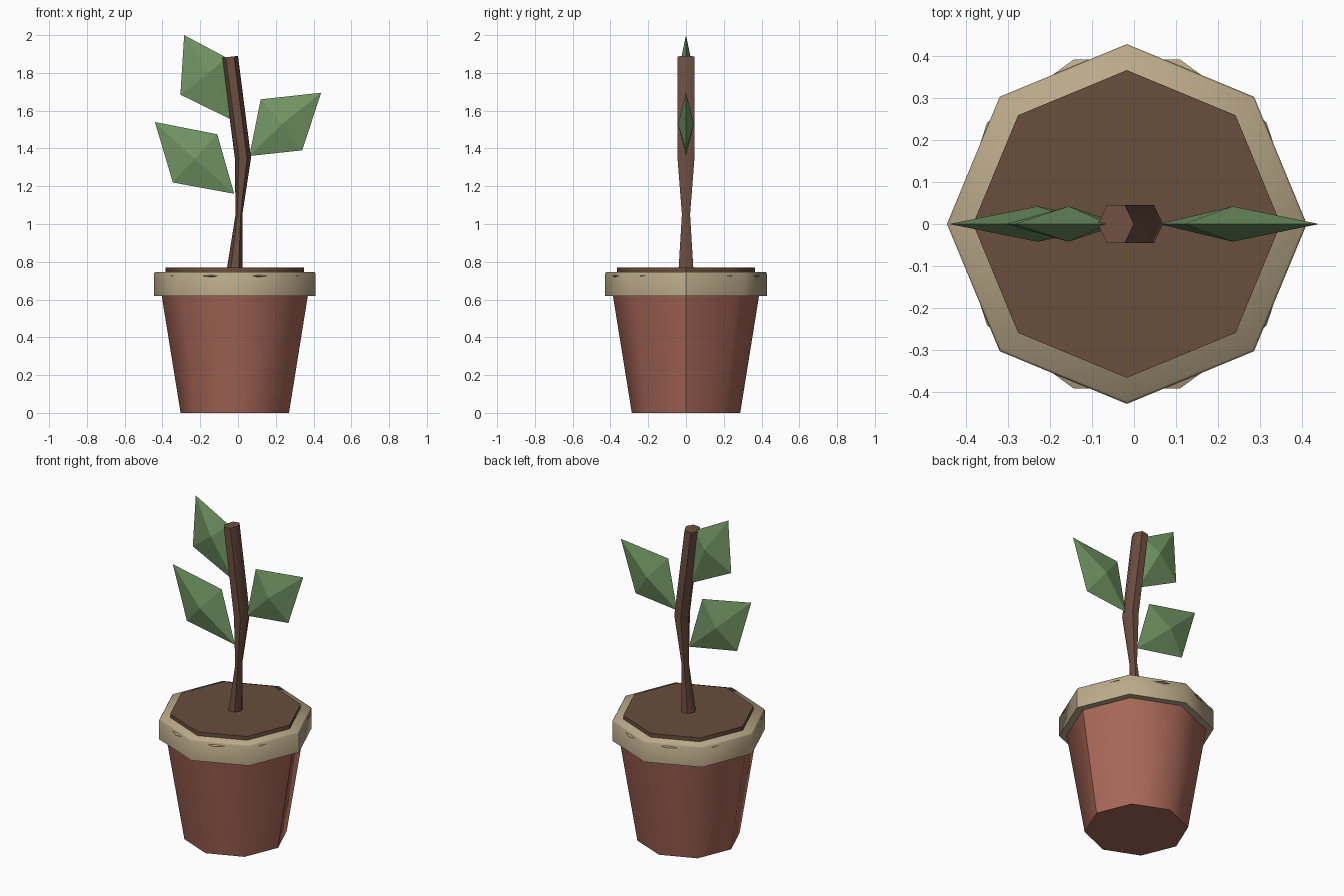
import bpy
import bmesh
from math import cos, sin, pi, radians
from mathutils import Vector

cube = bpy.data.objects.get("Cube")
if cube:
    bpy.data.objects.remove(cube)


def material(name, *rgb):
    """Make a flat material from an 8-bit sRGB colour."""
    col = [((c / 255 + 0.055) / 1.055) ** 2.4 for c in rgb] + [1.0]
    mat = bpy.data.materials.new(name)
    mat.use_nodes = True
    mat.diffuse_color = col
    mat.node_tree.nodes["Principled BSDF"].inputs["Base Color"].default_value = col
    return mat


terracotta = material("terracotta", 166, 102, 87)
sand = material("sand", 186, 169, 137)
earth = material("earth", 104, 78, 61)
bark = material("bark", 110, 79, 65)
leaf_green = material("leaf_green", 114, 150, 100)


def add_object(name, bm, mat, smooth=True, seam=None):
    """Finish a mesh; soft sides, with sharp caps and an optional sharp seam at +x."""
    bmesh.ops.recalc_face_normals(bm, faces=bm.faces)
    for f in bm.faces:
        f.smooth = smooth
    for e in bm.edges:
        on_seam = seam is not None and all(
            abs(v.co.y) < 0.001 and v.co.x > seam for v in e.verts)
        e.smooth = e.calc_face_angle(0) < radians(60) and not on_seam
    mesh = bpy.data.meshes.new(name)
    bm.to_mesh(mesh)
    bm.free()
    mesh.materials.append(mat)
    obj = bpy.data.objects.new(name, mesh)
    bpy.context.collection.objects.link(obj)
    return obj


def rings(name, sections, sides, mat, seam=None):
    """Join polygon rings (centre x, z, radius x, radius y, tilt) into a capped solid."""
    bm = bmesh.new()
    loops = []
    for cx, z, rx, ry, tilt in sections:
        loop = []
        for i in range(sides):
            a = 2 * pi * i / sides
            loop.append(bm.verts.new((cx + rx * cos(a), ry * sin(a), z + tilt * cos(a))))
        loops.append(loop)
    for low, high in zip(loops, loops[1:]):
        for i in range(sides):
            j = (i + 1) % sides
            bm.faces.new((low[i], low[j], high[j], high[i]))
    bm.faces.new(loops[0][::-1])
    bm.faces.new(loops[-1])
    return add_object(name, bm, mat, seam=seam)


POT_X = -0.017


def lathe(name, profile, sides, mat):
    return rings(name, [(POT_X, z, r, r, 0) for r, z in profile], sides, mat, seam=0)


# Pot, rim, inner lip whose corners poke through the rim, and soil
lathe("pot", [(0.287, 0), (0.39, 0.64)], 8, terracotta)
lathe("pot_rim", [(0.428, 0.62), (0.428, 0.738), (0.422, 0.747)], 8, sand)
lathe("pot_lip", [(0.39, 0.716), (0.411, 0.725), (0.39, 0.734)], 10, sand)
lathe("soil", [(0.366, 0.70), (0.366, 0.77)], 8, earth)

# Stem, pinched in the lower half and bent to the right
rings("stem", [
    (-0.018, 0.75, 0.043, 0.046, 0),
    (0.005, 1.05, 0.018, 0.025, 0),
    (0.026, 1.35, 0.043, 0.052, 0),
    (-0.043, 1.885, 0.043, 0.052, 0.005),
], 6, bark)


def leaf(name, outline, centre):
    """Four-cornered leaf in the xz plane, peaked on both faces."""
    bm = bmesh.new()
    edge = [bm.verts.new((x, 0, z)) for x, z in outline]
    for y in (-0.042, 0.042):
        peak = bm.verts.new((centre[0], y, centre[1]))
        for i in range(4):
            bm.faces.new((edge[i], edge[(i + 1) % 4], peak))
    add_object(name, bm, leaf_green, smooth=False)


leaf("lower_leaf", [(-0.44, 1.54), (-0.11, 1.475), (-0.02, 1.16), (-0.345, 1.22)],
     (-0.23, 1.345))
leaf("middle_leaf", [(0.44, 1.695), (0.12, 1.66), (0.06, 1.36), (0.34, 1.39)],
     (0.235, 1.53))
leaf("upper_leaf", [(-0.285, 2.0), (-0.06, 1.88), (-0.03, 1.55), (-0.305, 1.685)],
     (-0.155, 1.8))
